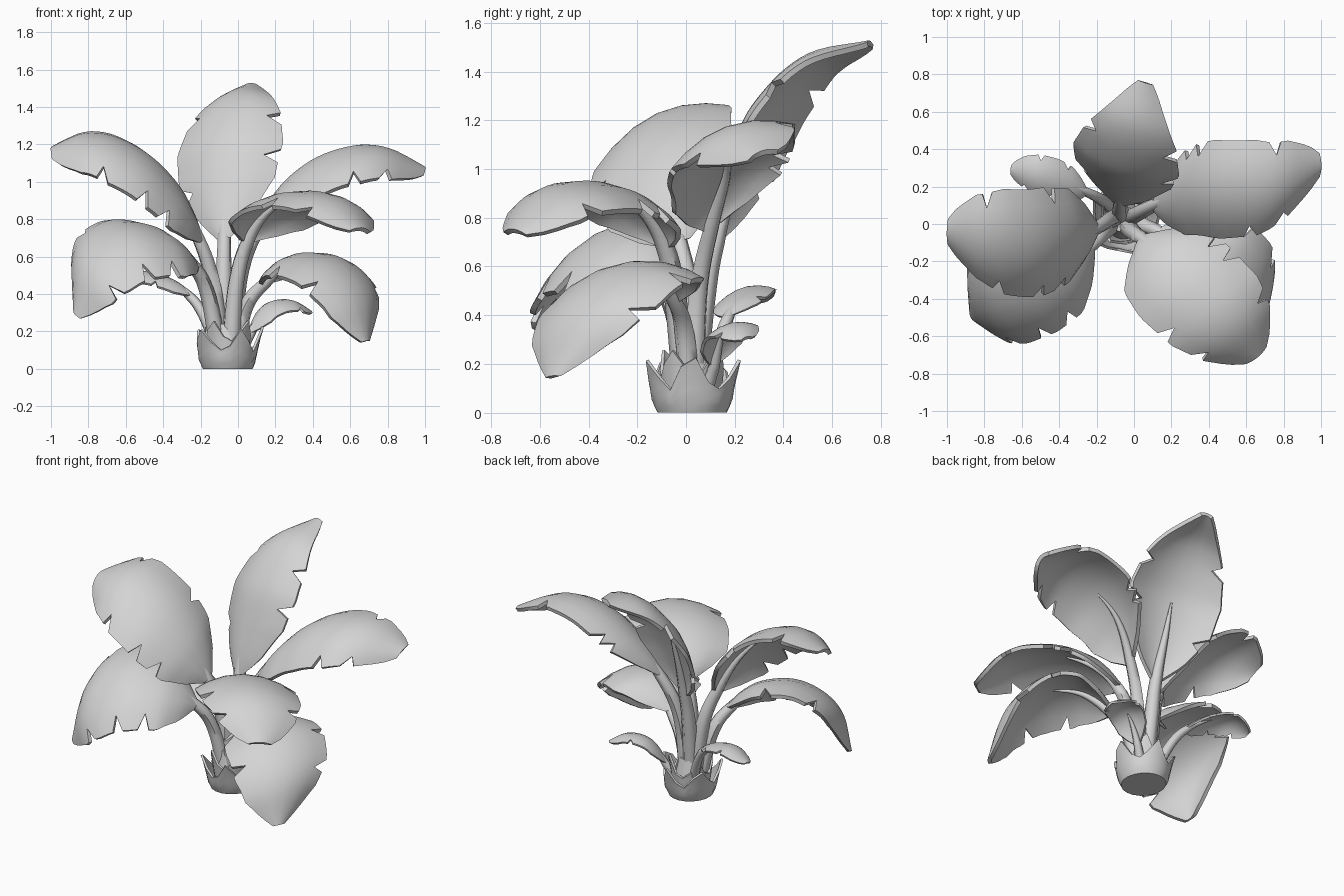
import bpy, bmesh, math
from mathutils import Vector

if "Cube" in bpy.data.objects:
    bpy.data.objects.remove(bpy.data.objects["Cube"])

mat = bpy.data.materials.new("pale_grey")
mat.diffuse_color = (0.66, 0.66, 0.66, 1)
mat.use_nodes = True
mat.node_tree.nodes["Principled BSDF"].inputs["Base Color"].default_value = mat.diffuse_color


def finish(ob, angle=40):
    """Bake modifiers or curve, assign the material and smooth."""
    bpy.ops.object.select_all(action='DESELECT')
    ob.select_set(True)
    bpy.context.view_layer.objects.active = ob
    bpy.ops.object.convert(target='MESH')
    ob = bpy.context.object
    ob.data.materials.clear()
    ob.data.materials.append(mat)
    bpy.ops.object.shade_smooth_by_angle(angle=math.radians(angle))


def mesh_object(name, bm, thickness=0, offset=-1):
    me = bpy.data.meshes.new(name)
    bm.to_mesh(me)
    bm.free()
    ob = bpy.data.objects.new(name, me)
    bpy.context.collection.objects.link(ob)
    if thickness:
        mod = ob.modifiers.new("thickness", 'SOLIDIFY')
        mod.thickness = thickness
        mod.offset = offset
    finish(ob)


def spline(pts, t):
    """Point on a smooth curve through pts, t counted in control points."""
    i = min(int(t), len(pts) - 2)
    f = t - i
    p1, p2 = pts[i], pts[i + 1]
    p0 = pts[i - 1] if i else 2 * p1 - p2
    p3 = pts[i + 2] if i + 2 < len(pts) else 2 * p2 - p1
    return 0.5 * (2 * p1 + (p2 - p0) * f + (2 * p0 - 5 * p1 + 4 * p2 - p3) * f * f
                  + (3 * p1 - p0 - 3 * p2 + p3) * f ** 3)


# Blade outlines: (position along blade, share of half width)
BROAD = [(0, .16), (.08, .52), (.2, .88), (.4, 1), (.65, .97), (.85, .76), (.95, .48), (1, .24)]
TAPERED = [(0, .13), (.1, .5), (.27, .9), (.47, 1), (.65, .86), (.82, .56), (.94, .3), (1, .14)]
POINTED = [(0, .14), (.1, .55), (.25, .9), (.45, 1), (.68, .95), (.84, .74), (.94, .38), (1, .12)]


def outline(shape, s):
    for (a, wa), (b, wb) in zip(shape, shape[1:]):
        if s <= b:
            return wa + (wb - wa) * (s - a) / (b - a)
    return shape[-1][1]


def leaf(name, rib, start, side, half, stem_r, cuts_a, cuts_b, shape=BROAD, rows=26, curl=.32):
    """Arched blade with torn edges, plus the stem that carries on as its midrib."""
    pts = [Vector(p) for p in rib]
    side = Vector(side).normalized()
    end = len(pts) - 1
    mid = (start + end) / 2

    def normal(t):
        a, b = spline(pts, max(t - .05, 0)), spline(pts, min(t + .05, end))
        return side.cross(b - a).normalized()

    sign = 1 if normal(mid).z > 0 else -1
    # blade
    bm = bmesh.new()
    grid = []
    for r in range(rows + 1):
        s = r / rows
        t = start + (end - start) * s
        c, n, w = spline(pts, t), normal(t) * sign, half * outline(shape, s)
        row = []
        for u in (-1, -.72, -.38, 0, .38, .72, 1):
            v = u
            if (u == 1 and r in cuts_a) or (u == -1 and r in cuts_b):
                v = u * .74
            row.append(bm.verts.new(c + side * w * v + n * w * (.08 - curl * v * v)))
        grid.append(row)
    for a, b in zip(grid, grid[1:]):
        for k in range(6):
            bm.faces.new((a[k], a[k + 1], b[k + 1], b[k]))
    bm.normal_update()
    if sum(f.normal.dot(normal(mid) * sign) for f in bm.faces) < 0:
        bmesh.ops.reverse_faces(bm, faces=bm.faces[:])
    mesh_object(name + "_blade", bm, min(.024, half * .12))
    # stem
    cu = bpy.data.curves.new(name + "_stem", 'CURVE')
    cu.dimensions = '3D'
    cu.bevel_depth = 1
    cu.bevel_resolution = 1
    cu.use_fill_caps = True
    sp = cu.splines.new('POLY')
    last = start + (end - start) * .42
    count = 20
    sp.points.add(count)
    for i in range(count + 1):
        t = last * i / count
        if t < start:
            rad = stem_r * (1.35 - .4 * t / start)
        else:
            rad = stem_r * (.95 - .8 * (t - start) / (last - start))
        p = spline(pts, t) - normal(t) * sign * rad * .6 * min(1, t / start)
        sp.points[i].co = (*p, 1)
        sp.points[i].radius = rad
    ob = bpy.data.objects.new(name + "_stem", cu)
    bpy.context.collection.objects.link(ob)
    finish(ob, 60)


# Large leaves
leaf("back_leaf", [(-.06, .03, .08), (-.08, .06, .45), (-.08, .1, .7), (-.08, .2, .99), (-.06, .31, 1.24),
     (-.01, .51, 1.45), (.06, .755, 1.525)], 2, (.95, -.3, .13), .3, .04, (10, 16), (6, 17), TAPERED)
leaf("upper_right_leaf", [(-.03, .03, .08), (0, .05, .5), (.1, .1, .77), (.28, .165, .99), (.5, .165, 1.12),
     (.75, .19, 1.155), (1, .31, 1.07)], 2, (0, .92, .33), .28, .036, (6, 8, 20), (16, 21))
leaf("upper_left_leaf", [(-.09, .03, .08), (-.12, .02, .45), (-.19, -.03, .7), (-.33, -.09, .94), (-.53, -.13, 1.12),
     (-.77, -.11, 1.21), (-1, -.05, 1.17)], 2, (0, .88, .4), .32, .038, (9, 20), (7, 11, 18))
leaf("lower_left_leaf", [(-.1, .01, .08), (-.15, -.04, .4), (-.22, -.12, .56), (-.37, -.24, .69), (-.59, -.36, .71),
     (-.79, -.45, .57), (-.87, -.5, .29)], 2, (-.42, .76, .42), .345, .036, (8, 17), (9, 14, 20), POINTED)
leaf("lower_right_leaf", [(-.02, .01, .08), (.03, 0, .33), (.13, -.04, .47), (.3, -.15, .59), (.49, -.29, .57),
     (.64, -.43, .41), (.69, -.55, .15)], 2, (.55, .8, .09), .315, .036, (12, 19), (8, 16), POINTED)
leaf("front_leaf", [(-.04, 0, .08), (-.02, -.03, .45), (.04, -.07, .69), (.16, -.19, .85), (.33, -.36, .925),
     (.51, -.54, .9), (.66, -.71, .75)], 2, (.75, .62, -.06), .305, .04, (9, 12, 20), (15, 21))

# Small leaves
leaf("small_left_leaf", [(-.1, .07, .08), (-.17, .13, .28), (-.25, .17, .4), (-.38, .22, .48), (-.52, .26, .51),
     (-.66, .29, .46)], 2, (.1, .95, .2), .115, .026, (6, 14), (10, 18), rows=22)
leaf("small_right_leaf", [(0, .07, .06), (.06, .11, .2), (.16, .15, .33), (.28, .2, .36), (.39, .25, .31)],
     1, (-.4, .85, .2), .11, .026, (12,), (15,), rows=20)


def husk(name, teeth, radius, height, gap, twist, bottom, flare):
    """Ring of pointed leaf sheaths around the foot."""
    bm = bmesh.new()
    n = teeth * 4
    rings = []
    for j, f in enumerate((0, .12, .45, .75, 1)):
        ring = []
        for i in range(n):
            a = math.tau * (i / n) + twist
            tooth = (gap, .66 + .1 * math.sin(i), 1, .6)[i % 4] * (1 + .1 * math.sin(i * 1.7))
            z = height * f * (1 if j < 2 else tooth)
            r = radius * (.86, .94, 1.0, 1.02, 1.04)[j]
            r += radius * flare * f * f * max(0, tooth - .45)
            ring.append(bm.verts.new((-.055 + r * math.cos(a), .025 + 1.07 * r * math.sin(a), bottom + z)))
        rings.append(ring)
    for a, b in zip(rings, rings[1:]):
        for i in range(n):
            bm.faces.new((a[i], a[(i + 1) % n], b[(i + 1) % n], b[i]))
    bm.faces.new(rings[0][::-1])
    mesh_object(name, bm, .014)


# Foot of the plant
husk("outer_husk", 5, .155, .23, .4, -.55, 0, .42)
husk("inner_husk", 4, .115, .26, .45, .2, .02, .35)

# Solid core that the stems grow from
bm = bmesh.new()
bmesh.ops.create_cone(bm, cap_ends=True, segments=14, radius1=.12, radius2=.07, depth=.22)
bmesh.ops.translate(bm, verts=bm.verts[:], vec=(-.055, .025, .13))
mesh_object("core", bm)
